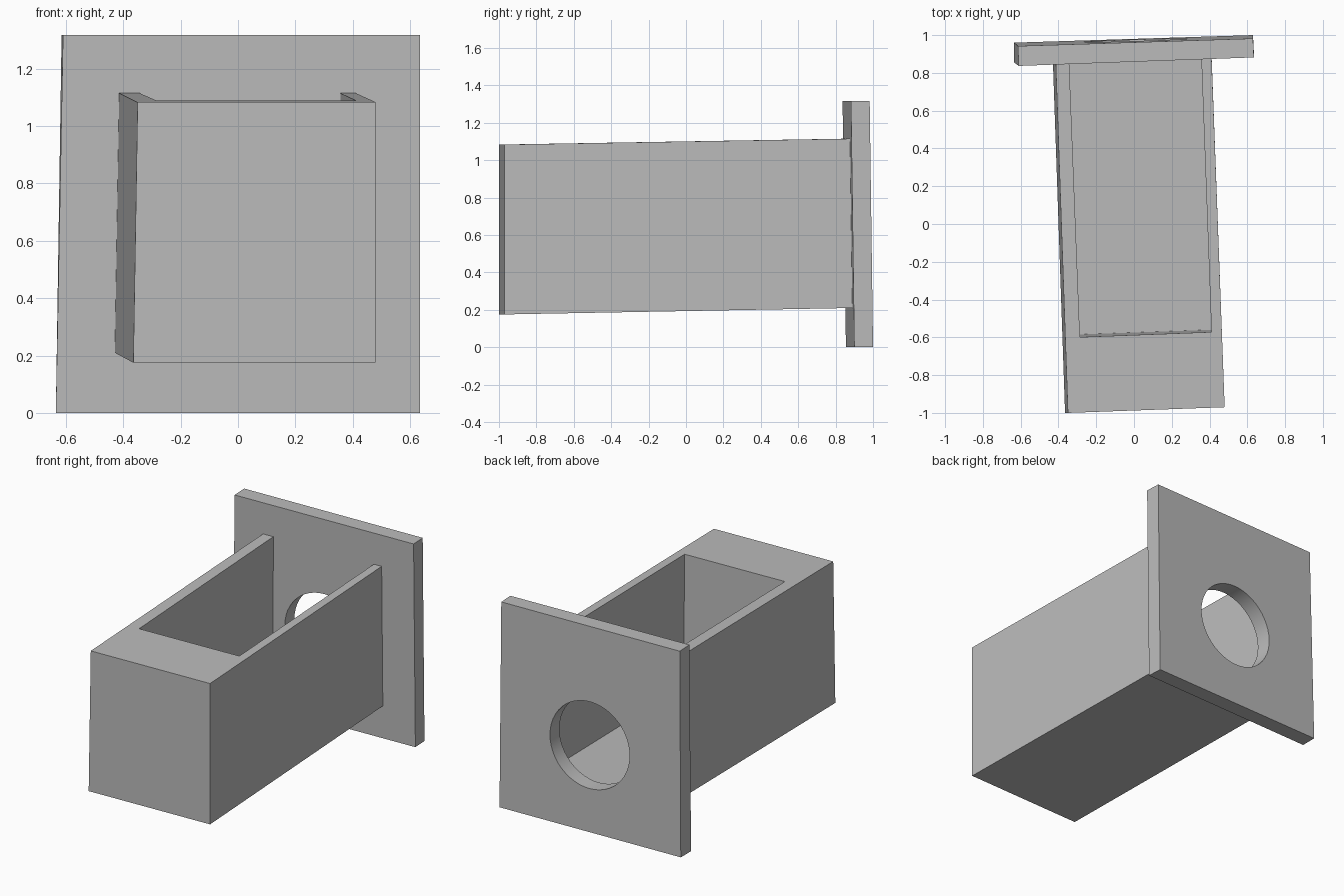
import bpy
import bmesh
from mathutils import Matrix, Vector

default = bpy.data.objects.get("Cube")
if default:
    bpy.data.objects.remove(default, do_unlink=True)

grey = bpy.data.materials.new("plain grey")
grey.use_nodes = True
grey.diffuse_color = (0.5, 0.5, 0.5, 1)
grey.node_tree.nodes["Principled BSDF"].inputs["Base Color"].default_value = (0.5, 0.5, 0.5, 1)


def add_object(name, bm):
    bmesh.ops.recalc_face_normals(bm, faces=bm.faces)
    mesh = bpy.data.meshes.new(name)
    bm.to_mesh(mesh)
    bm.free()
    mesh.materials.append(grey)
    obj = bpy.data.objects.new(name, mesh)
    bpy.context.collection.objects.link(obj)
    return obj


def block(name, bottom, top):
    """Six-sided block; corners go front -x, front +x, back +x, back -x."""
    bm = bmesh.new()
    low = [bm.verts.new(p) for p in bottom]
    high = [bm.verts.new(p) for p in top]
    bm.faces.new(low)
    bm.faces.new(high)
    for i in range(4):
        j = (i + 1) % 4
        bm.faces.new((low[i], low[j], high[j], high[i]))
    return add_object(name, bm)


def cut(target, cutter):
    mod = target.modifiers.new("cut", "BOOLEAN")
    mod.operation = "DIFFERENCE"
    mod.solver = "EXACT"
    mod.object = cutter
    bpy.ops.object.select_all(action="DESELECT")
    bpy.context.view_layer.objects.active = target
    target.select_set(True)
    bpy.ops.object.modifier_apply(modifier=mod.name)
    bpy.data.objects.remove(cutter, do_unlink=True)


# Long box, slightly turned and tilted, its back end seated in the plate
body = block(
    "box_body",
    [(-0.365, -1, 0.175), (0.48, -0.97, 0.175), (0.41, 0.91, 0.21), (-0.43, 0.88, 0.21)],
    [(-0.35, -1, 1.083), (0.48, -0.97, 1.083), (0.41, 0.90, 1.115), (-0.415, 0.87, 1.115)])

# Hollow, open at the top and at the back
hollow = block(
    "hollow_cutter",
    [(-0.3, -0.585, 0.243), (0.41, -0.56, 0.243), (0.352, 1, 0.27), (-0.358, 1, 0.27)],
    [(-0.283, -0.602, 1.3), (0.41, -0.575, 1.3), (0.352, 1, 1.3), (-0.347, 1, 1.3)])
cut(body, hollow)

# Back plate
plate = block(
    "back_plate",
    [(-0.635, 0.855, 0), (0.635, 0.9, 0), (0.63, 1, 0), (-0.635, 0.96, 0)],
    [(-0.61, 0.837, 1.317), (0.635, 0.882, 1.317), (0.63, 0.982, 1.317), (-0.615, 0.942, 1.317)])

# Round hole through the plate
bm = bmesh.new()
bmesh.ops.create_cone(bm, cap_ends=True, segments=48, radius1=0.278, radius2=0.278, depth=0.5)
axis = Vector((-0.036, 1, 0.015)).to_track_quat("Z", "Y").to_matrix().to_4x4()
bm.transform(Matrix.Translation((0.007, 0.93, 0.556)) @ axis)
cut(plate, add_object("hole_cutter", bm))

bpy.ops.object.shade_smooth_by_angle()
